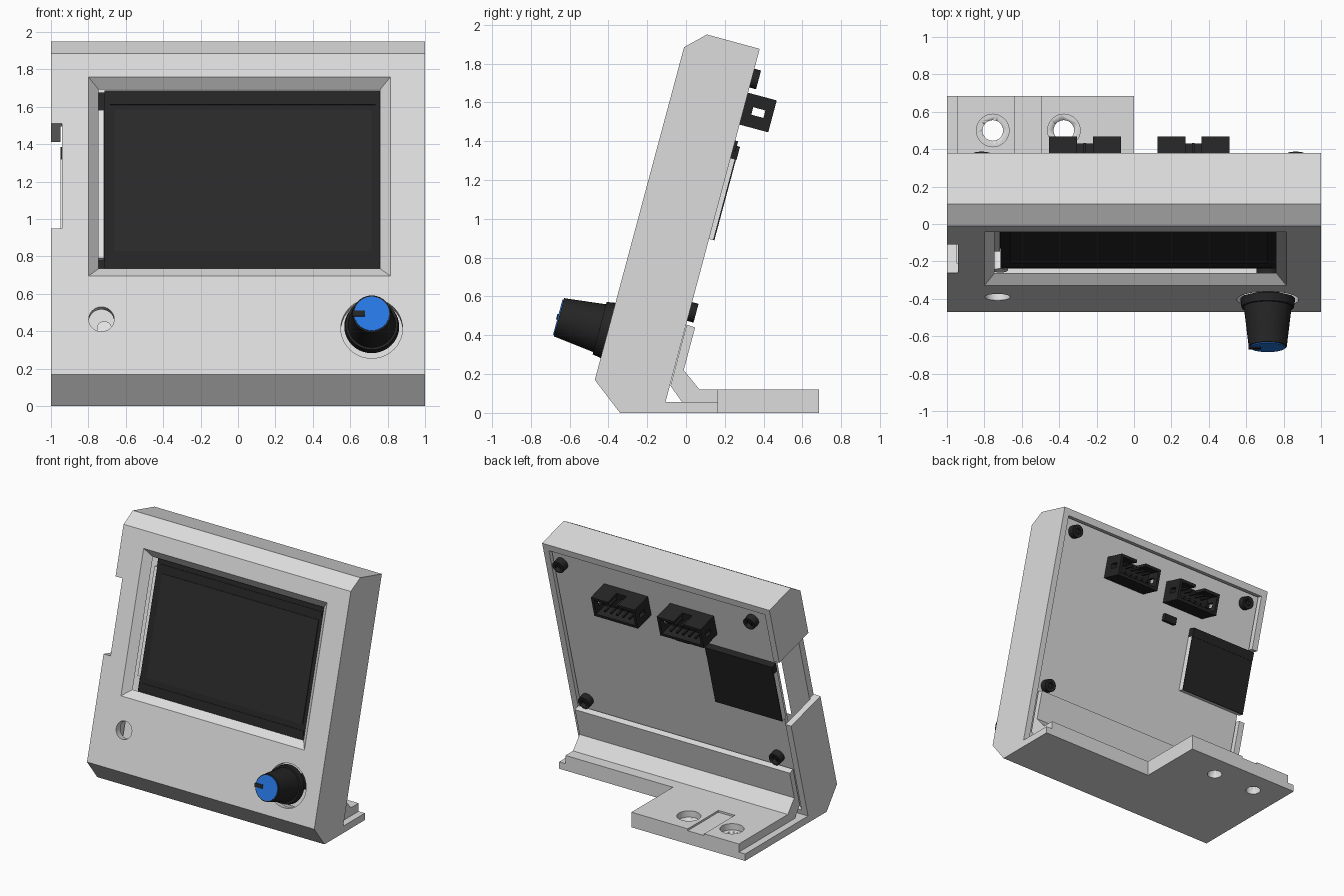
import bpy, bmesh, math
from mathutils import Matrix, Vector

if "Cube" in bpy.data.objects:
    bpy.data.objects.remove(bpy.data.objects["Cube"])

I = Matrix.Identity(4)
# Tilted frame of the case: local y = depth from front panel, local z = up the slope
T = Matrix.Translation((0, -0.5156, 0)) @ Matrix.Rotation(math.radians(-15), 4, 'X')


def material(name, r, g, b):
    m = bpy.data.materials.new(name)
    m.diffuse_color = (r, g, b, 1)
    m.use_nodes = True
    m.node_tree.nodes["Principled BSDF"].inputs["Base Color"].default_value = m.diffuse_color
    return m


GREY = material("case_grey", 0.72, 0.72, 0.72)
BLACK = material("black_plastic", 0.018, 0.018, 0.018)
GLASS = material("screen_glass", 0.022, 0.022, 0.022)
BLUE = material("knob_blue", 0.02, 0.19, 0.78)
WHITE = material("light_plastic", 0.9, 0.9, 0.9)


def make(name, bm, mat, M, smooth=False):
    bmesh.ops.recalc_face_normals(bm, faces=bm.faces)
    bm.transform(M)
    me = bpy.data.meshes.new(name)
    bm.to_mesh(me)
    bm.free()
    me.materials.append(mat)
    ob = bpy.data.objects.new(name, me)
    bpy.context.collection.objects.link(ob)
    if smooth:
        bpy.ops.object.select_all(action='DESELECT')
        ob.select_set(True)
        bpy.context.view_layer.objects.active = ob
        bpy.ops.object.shade_smooth_by_angle(angle=math.radians(35))
    return ob


def prism(name, pts, vec, mat, M=I):
    bm = bmesh.new()
    f = bm.faces.new([bm.verts.new(p) for p in pts])
    r = bmesh.ops.extrude_face_region(bm, geom=[f])
    bmesh.ops.translate(bm, vec=vec, verts=[v for v in r['geom'] if isinstance(v, bmesh.types.BMVert)])
    return make(name, bm, mat, M)


def box(name, x, y, z, mat, M=T, flare=0):
    """Box from ranges; flare widens the front (low y) end in x and z."""
    bm = bmesh.new()
    bmesh.ops.create_cube(bm, size=1)
    for v in bm.verts:
        i, j, k = (int(c > 0) for c in v.co)
        f = 0 if j else flare
        v.co = (x[i] + f * (2 * i - 1), y[j], z[k] + f * (2 * k - 1))
    return make(name, bm, mat, M)


def cyl(name, x, u, n0, n1, r_front, r_back, mat, M=T, seg=40):
    """Cylinder along depth, from n0 (front) to n1 (back)."""
    bm = bmesh.new()
    bmesh.ops.create_cone(bm, cap_ends=True, segments=seg, radius1=r_back, radius2=r_front, depth=n1 - n0)
    P = Matrix.Translation((x, (n0 + n1) / 2, u)) @ Matrix.Rotation(math.pi / 2, 4, 'X')
    return make(name, bm, mat, M @ P, True)


def cut(ob, cutters):
    bpy.context.view_layer.objects.active = ob
    for c in cutters:
        m = ob.modifiers.new("cut", 'BOOLEAN')
        m.operation, m.solver, m.object = 'DIFFERENCE', 'EXACT', c
        bpy.ops.object.modifier_apply(modifier=m.name)
        bpy.data.objects.remove(c)


# Case: side profile, hollowed from behind, with window, control holes and card notch
side = [(-0.34, 0), (-0.47, 0.17), (-0.01, 1.885), (0.108, 1.95), (0.38, 1.876),
        (-0.106, 0.055), (0.165, 0.055), (0.165, 0)]
case = prism("case", [(-1, y, z) for y, z in side], (2, 0, 0), GREY)
cut(case, [
    box("c", (-0.95, 0.95), (0.055, 0.5), (0.2, 1.99), GREY),
    box("c", (-0.74, 0.755), (-0.055, 0.06), (0.78, 1.762), GREY, flare=0.115),
    cyl("c", 0.715, 0.43, -0.1, 0.1, 0.165, 0.165, GREY),
    cyl("c", -0.73, 0.481, -0.1, 0.1, 0.068, 0.068, GREY),
    box("c", (-1.1, -0.94), (-0.1, 0.6), (0.983, 1.563), GREY),
])

# Rear bracket that clips on the back
clip = [(-0.08, 0.14), (0.003, 0.455), (0.047, 0.44), (-0.012, 0.22), (0.07, 0.12),
        (0.165, 0.12), (0.165, 0.055), (-0.02, 0.055)]
prism("rear_bracket", [(-0.945, y, z) for y, z in clip], (1.89, 0, 0), GREY)

# Foot plate with countersunk screw holes and a groove
step = [(-1, 0), (0, 0), (0, 0.12), (-0.945, 0.12), (-0.945, 0.055), (-1, 0.055)]
foot = prism("foot_plate", [(x, 0.165, z) for x, z in step], (0, 0.52, 0), GREY)
UP = Matrix.Translation((0, 0.5, 0)) @ Matrix.Rotation(math.pi / 2, 4, 'X')
cutters = [box("c", (-0.64, -0.495), (0.3, 0.8), (0.105, 0.2), GREY, I)]
for hx in (-0.755, -0.375):
    cutters += [cyl("c", hx, 0, -0.1, 0.3, 0.055, 0.055, GREY, UP),
                cyl("c", hx, 0, 0.07, 0.3, 0.087, 0.087, GREY, UP)]
cut(foot, cutters)

# Circuit board and its corner screws
box("circuit_board", (-0.935, 0.94), (0.325, 0.36), (0.21, 1.98), GREY)
for sx in (-0.815, 0.865):
    for su in (0.643, 1.888):
        s = cyl("board_screw", sx, su, 0.36, 0.415, 0.05, 0.05, BLACK, seg=24)
        cut(s, [cyl("c", sx, su, 0.395, 0.5, 0.025, 0.025, BLACK, seg=6)])

# Display module
box("display_module", (-0.715, 0.765), (0.085, 0.2), (0.755, 1.77), BLACK)
box("display_backing", (-0.79, 0.8), (0.2, 0.23), (0.74, 1.79), BLACK)
box("display_glass", (-0.66, 0.715), (0.079, 0.085), (0.88, 1.66), GLASS)
for u in (0.80, 1.69):
    box("display_rib", (-0.685, 0.735), (0.079, 0.085), (u, u + 0.035), BLACK)
box("display_edge_strip", (-0.78, -0.716), (0.15, 0.2), (0.86, 1.68), WHITE)

# Control knob
cyl("knob_shaft", 0.715, 0.44, 0.0, 0.325, 0.06, 0.06, BLACK)
cyl("knob_skirt", 0.715, 0.44, -0.045, 0.0, 0.14, 0.147, BLACK)
cyl("knob_body", 0.715, 0.44, -0.262, -0.04, 0.102, 0.128, BLACK)
cyl("knob_cap", 0.715, 0.44, -0.268, -0.26, 0.094, 0.094, BLUE)
box("knob_pointer", (0.612, 0.68), (-0.274, -0.2), (0.425, 0.455), BLACK)

# Reset button behind its hole
cyl("reset_button", -0.715, 0.47, 0.15, 0.325, 0.04, 0.04, WHITE, seg=24)

# Two shrouded pin headers with key slot and pins
for x0 in (-0.455, 0.125):
    x1, xc = x0 + 0.385, x0 + 0.1925
    h = box("pin_header", (x0, x1), (0.35, 0.533), (1.64, 1.81), BLACK)
    cut(h, [box("c", (x0 + 0.022, x1 - 0.022), (0.42, 0.6), (1.662, 1.788), BLACK),
            box("c", (xc - 0.043, xc + 0.043), (0.42, 0.6), (1.77, 1.9), BLACK),
            box("c", (x0 - 0.1, x1 + 0.1), (0.425, 0.49), (1.705, 1.745), BLACK)])
    for i in range(5):
        for u in (1.69, 1.76):
            px = xc + (i - 2) * 0.054
            box("header_pin", (px - 0.007, px + 0.007), (0.41, 0.51), (u - 0.007, u + 0.007), BLACK)

# Memory card socket and a small chip
box("card_socket", (-0.95, -0.36), (0.36, 0.402), (1.03, 1.46), WHITE)
box("card_socket_cover", (-0.95, -0.36), (0.402, 0.409), (1.03, 1.46), BLACK)
box("card_socket_end", (-0.95, -0.36), (0.36, 0.412), (1.46, 1.53), BLACK)
box("small_chip", (-0.2, -0.09), (0.36, 0.395), (1.5, 1.555), BLACK)
